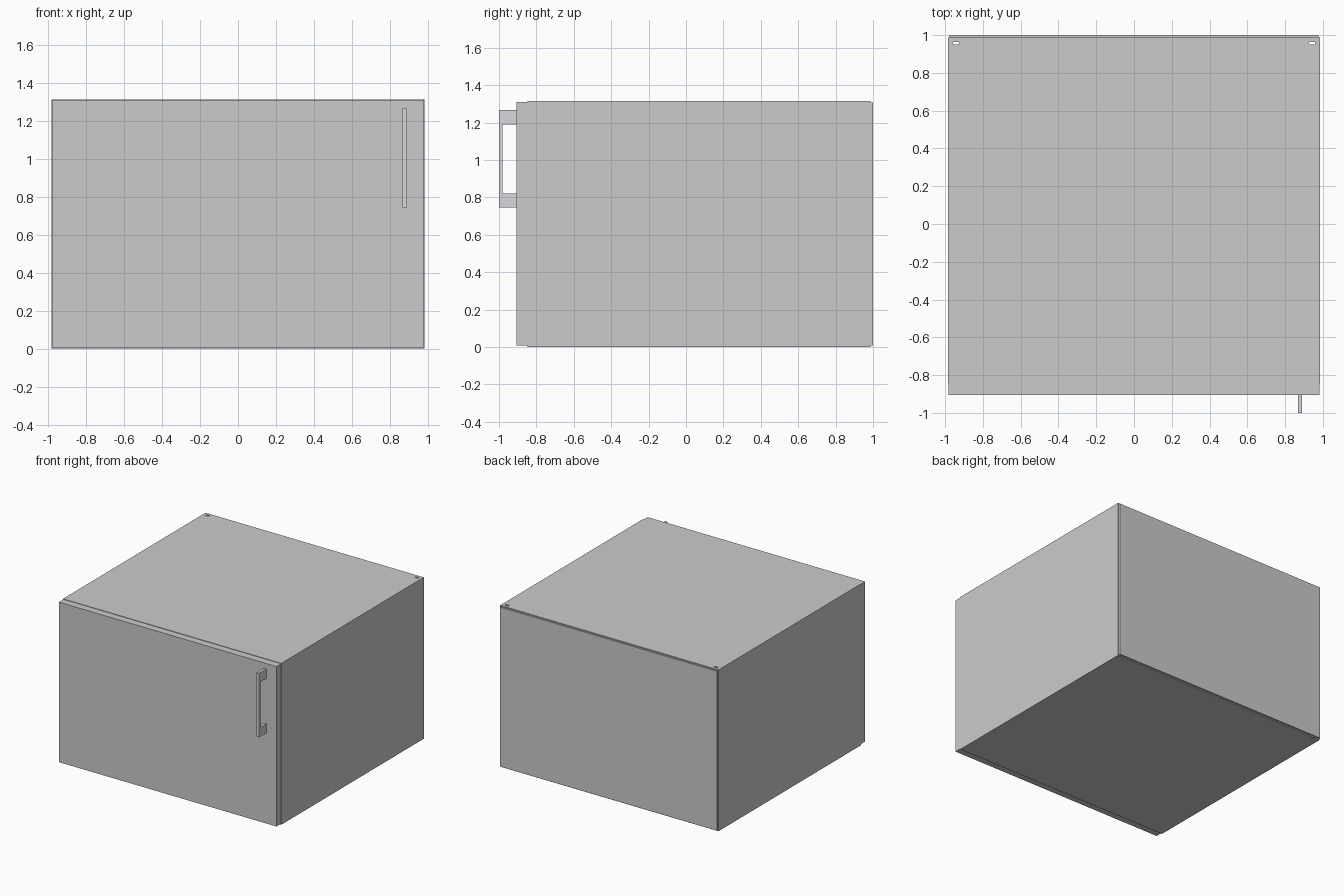
import bpy, bmesh, math

if "Cube" in bpy.data.objects:
    bpy.data.objects.remove(bpy.data.objects["Cube"])

W, H = 0.984, 1.315          # half width and height of the carcass
Y0, Y1 = -0.848, 0.987       # carcass front and back
T = 0.016                    # panel thickness


def finish(name, bm):
    me = bpy.data.meshes.new(name)
    bmesh.ops.recalc_face_normals(bm, faces=bm.faces)
    bm.to_mesh(me)
    bm.free()
    ob = bpy.data.objects.new(name, me)
    bpy.context.collection.objects.link(ob)
    return ob


def box(name, x, y, z):
    bm = bmesh.new()
    bmesh.ops.create_cube(bm, size=1)
    for v in bm.verts:
        for i, (lo, hi) in enumerate((x, y, z)):
            v.co[i] = hi if v.co[i] > 0 else lo
    return finish(name, bm)


def prism(name, pts, depth):
    bm = bmesh.new()
    face = bm.faces.new([bm.verts.new(p) for p in pts])
    out = bmesh.ops.extrude_face_region(bm, geom=[face])["geom"]
    bmesh.ops.translate(bm, vec=depth,
                        verts=[g for g in out if isinstance(g, bmesh.types.BMVert)])
    return finish(name, bm)


# Carcass panels
for name, s in (("left_side", -1), ("right_side", 1)):
    box(name, sorted((s * W, s * (W - T))), (Y0, Y1), (0, H))
inner = (-W + T, W - T)
top = box("top_panel", inner, (Y0, Y1), (H - T, H))
bottom = box("bottom_panel", inner, (Y0, Y1), (0, T))

# Mounting slots through the top and bottom, near the back corners
for s in (-1, 1):
    pts = []
    for i in range(12):
        a = math.radians(-75 + 30 * i)
        end = 0.009 if math.cos(a) > 0 else -0.009
        pts.append((s * 0.943 + end + 0.008 * math.cos(a),
                    0.957 + 0.008 * math.sin(a), -0.1))
    cutter = prism("slot_cutter", pts, (0, 0, H + 0.2))
    cutter.hide_render = True
    cutter.hide_viewport = True
    for panel in (top, bottom):
        mod = panel.modifiers.new("slot", 'BOOLEAN')
        mod.operation = 'DIFFERENCE'
        mod.object = cutter
        mod.solver = 'EXACT'

# Slightly inset back panel and door
box("back_panel", (-0.978, 0.978), (Y1, 1.0), (0.008, H - 0.008))
box("door", (-0.981, 0.981), (-0.906, Y0), (0.007, H - 0.004))

# Door handle: a C-shaped profile with two deep feet
ya, yb, yc = -0.906, -0.98, -1.0
profile = [(ya, 0.745), (ya, 0.82), (yb, 0.82), (yb, 1.19),
           (ya, 1.19), (ya, 1.267), (yc, 1.267), (yc, 0.745)]
handle = prism("door_handle", [(0.868, y, z) for y, z in profile], (0.022, 0, 0))
metal = bpy.data.materials.new("handle_metal")
metal.diffuse_color = (0.68, 0.68, 0.73, 1)
metal.use_nodes = True
metal.node_tree.nodes["Principled BSDF"].inputs["Base Color"].default_value = metal.diffuse_color
handle.data.materials.append(metal)
